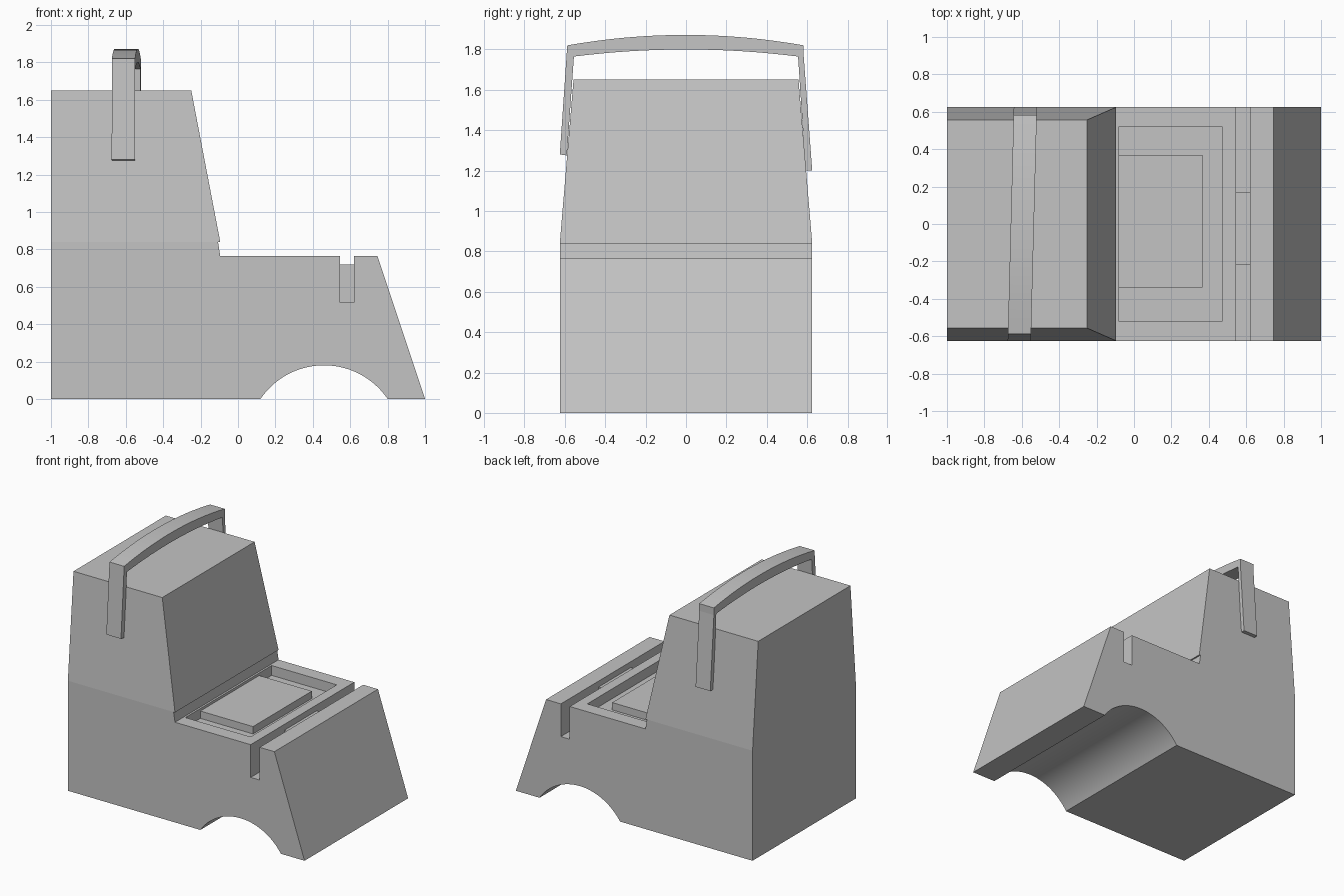
import bpy
import bmesh
from math import radians, sin, cos, atan2, hypot

cube = bpy.data.objects.get("Cube")
if cube:
    bpy.data.objects.remove(cube, do_unlink=True)

grey = bpy.data.materials.new("plain grey")
grey.use_nodes = True
grey.diffuse_color = (0.55, 0.55, 0.55, 1)
grey.node_tree.nodes["Principled BSDF"].inputs["Base Color"].default_value = grey.diffuse_color


def finish(name, bm):
    bmesh.ops.recalc_face_normals(bm, faces=bm.faces)
    mesh = bpy.data.meshes.new(name)
    bm.to_mesh(mesh)
    bm.free()
    mesh.materials.append(grey)
    ob = bpy.data.objects.new(name, mesh)
    bpy.context.collection.objects.link(ob)
    return ob


def activate(ob):
    bpy.ops.object.select_all(action='DESELECT')
    ob.select_set(True)
    bpy.context.view_layer.objects.active = ob


def prism(name, near, far, caps):
    """Bridge two matching outlines and close both ends with the given caps."""
    bm = bmesh.new()
    rings = [[bm.verts.new(p) for p in ring] for ring in (near, far)]
    n = len(near)
    for i in range(n):
        j = (i + 1) % n
        bm.faces.new((rings[0][i], rings[0][j], rings[1][j], rings[1][i]))
    for ring in rings:
        for cap in caps:
            bm.faces.new([ring[i] for i in cap])
    return finish(name, bm)


def box(name, x, y, z):
    near, far = ([(a, s, b) for a, b in ((x[0], z[0]), (x[1], z[0]), (x[1], z[1]), (x[0], z[1]))]
                 for s in y)
    return prism(name, near, far, [range(4)])


def cut(ob, cutter):
    mod = ob.modifiers.new("cut", 'BOOLEAN')
    mod.operation = 'DIFFERENCE'
    mod.solver = 'EXACT'
    mod.object = cutter
    activate(ob)
    bpy.ops.object.modifier_apply(modifier=mod.name)
    bpy.data.objects.remove(cutter, do_unlink=True)


def smooth(ob):
    activate(ob)
    bpy.ops.object.shade_smooth_by_angle(angle=radians(4))


# Body: side profile with wheel arch, low deck and tapering upper block
WIDTH, TOP_WIDTH, SHOULDER, TOP = 0.625, 0.557, 0.84, 1.65
half_chord, rise, arch_x, steps = 0.34, 0.18, 0.46, 48
radius = (half_chord ** 2 + rise ** 2) / (2 * rise)
span = atan2(half_chord, radius - rise)
arch = []
for i in range(steps + 1):
    a = span * (2 * i / steps - 1)
    arch.append((arch_x + radius * sin(a), max(0, rise - radius + radius * cos(a))))
lower = [(-1, SHOULDER), (-1, 0)] + arch + [(1, 0), (0.745, 0.765), (-0.095, 0.765), (-0.107, SHOULDER)]
upper = [(-0.095, SHOULDER), (-0.25, TOP), (-1, TOP)]
outline = lower + upper


def side(sign):
    return [(x, sign * (TOP_WIDTH if z == TOP else WIDTH), z) for x, z in outline]


k = len(lower)
body = prism("body", side(-1), side(1), [range(k), [0, k - 1, k, k + 1, k + 2]])

# Cross slot, deep at both ends and shallow in the middle
SLOT = (0.545, 0.62)
for y, floor in (((-0.7, -0.22), 0.515), ((0.17, 0.7), 0.515), ((-0.3, 0.3), 0.72)):
    cut(body, box("slot_cutter", SLOT, y, (floor, 0.9)))

# Deck recess with a raised pad in it
cut(body, box("recess_cutter", (-0.08, 0.47), (-0.52, 0.52), (0.69, 0.82)))
smooth(body)
box("deck_pad", (-0.08, 0.365), (-0.34, 0.37), (0.68, 0.746))

# Carrying handle: bowed bar and two legs, slightly skewed across the top
def bow(y0, y1, end, mid, n=16):
    pts = []
    for i in range(n + 1):
        t = 2 * i / n - 1
        pts.append((y0 + (y1 - y0) * i / n, mid - (mid - end) * t * t))
    return pts


outer = bow(-0.588, 0.583, 1.82, 1.872)
inner = bow(0.555, -0.555, 1.765, 1.8)
m = len(outer)
loop = outer + [(0.583, 1.765), (0.625, 1.2), (0.592, 1.2)] + inner + [(-0.59, 1.275), (-0.625, 1.28)]
last = len(loop)
right_leg = [m, m + 1, m + 2, m + 3]
bar = list(range(m + 1)) + list(range(m + 3, m + 3 + m))
left_leg = [0, m + 2 + m, last - 2, last - 1]


def handle_side(x):
    return [(x + 0.026 * y, y, z) for y, z in loop]


handle = prism("handle", handle_side(-0.659), handle_side(-0.535), [bar, right_leg, left_leg])
smooth(handle)
